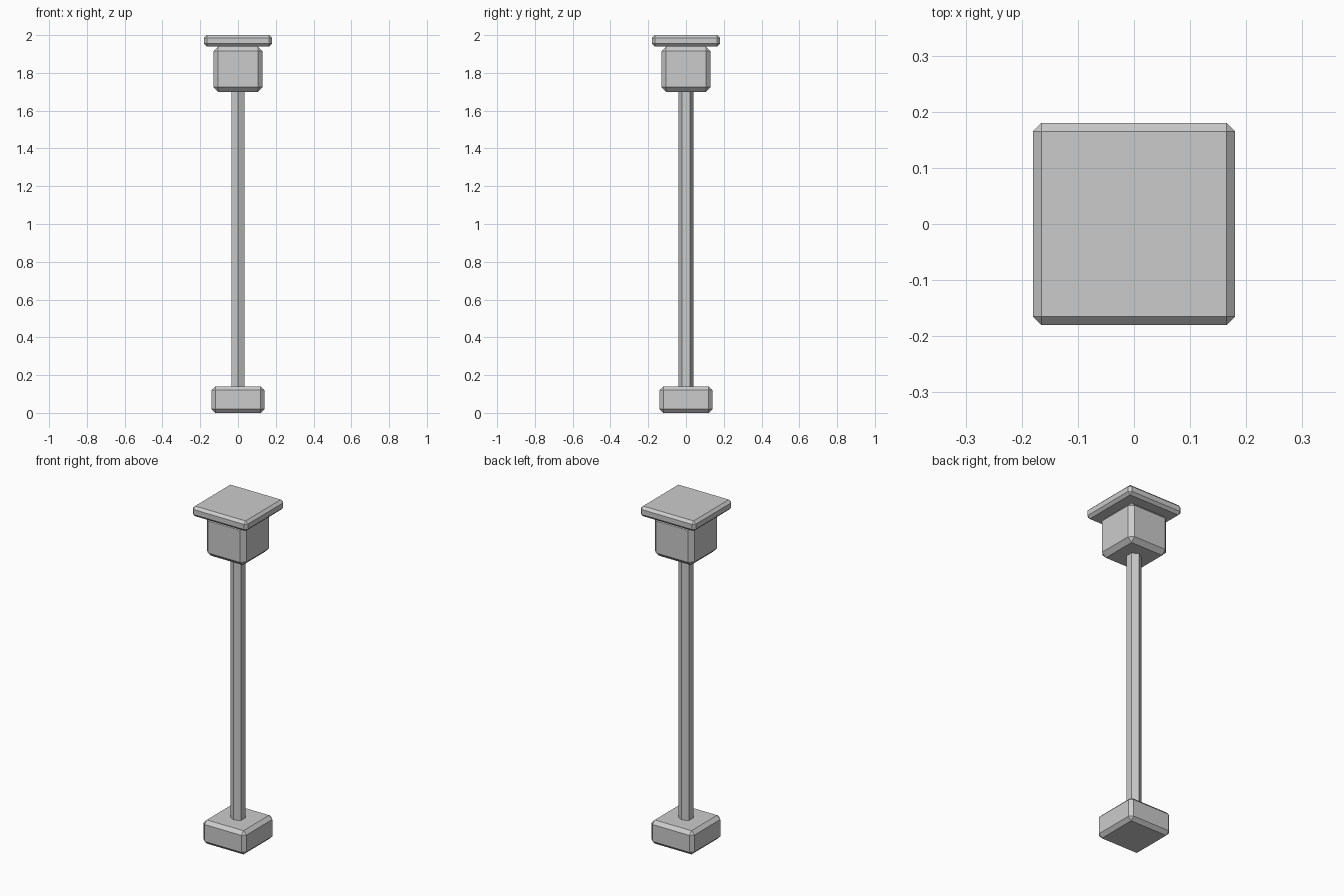
import bpy, bmesh
from mathutils import Matrix

if "Cube" in bpy.data.objects:
    bpy.data.objects.remove(bpy.data.objects["Cube"])

grey = bpy.data.materials.new("light_grey")
grey.diffuse_color = (0.6, 0.6, 0.6, 1)
grey.use_nodes = True
grey.node_tree.nodes["Principled BSDF"].inputs["Base Color"].default_value = grey.diffuse_color


def finish(name, bm):
    mesh = bpy.data.meshes.new(name)
    bm.to_mesh(mesh)
    bm.free()
    mesh.materials.append(grey)
    obj = bpy.data.objects.new(name, mesh)
    bpy.context.collection.objects.link(obj)


def chamfered_box(name, half, z0, z1, chamfer):
    bm = bmesh.new()
    m = Matrix.Translation((0, 0, (z0 + z1) / 2)) @ Matrix.Diagonal((2 * half, 2 * half, z1 - z0, 1))
    bmesh.ops.create_cube(bm, size=1, matrix=m)
    bmesh.ops.bevel(bm, geom=bm.edges[:], offset=chamfer, segments=1,
                    affect='EDGES', profile=0.5)
    finish(name, bm)


# Base block, lamp head and overhanging cap
chamfered_box("base", 0.14, 0.0, 0.14, 0.02)
chamfered_box("lamp_head", 0.13, 1.70, 1.94, 0.025)
chamfered_box("cap", 0.18, 1.94, 2.0, 0.015)

# Six-sided pole with corners pointing front and back
bm = bmesh.new()
bmesh.ops.create_cone(bm, cap_ends=True, segments=6, radius1=0.04, radius2=0.04,
                      depth=1.56, matrix=Matrix.Translation((0, 0, 0.92)))
finish("pole", bm)
